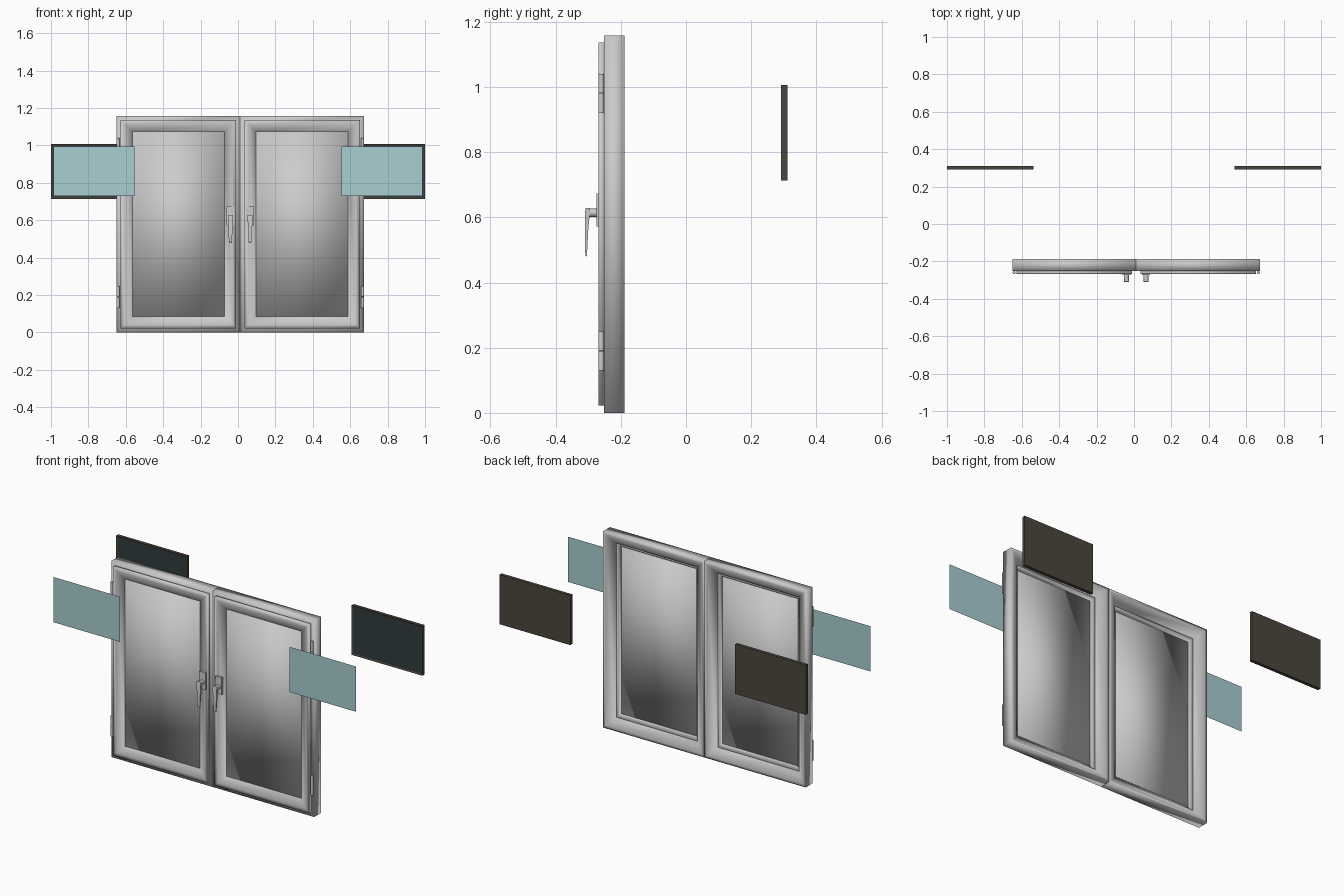
import bpy, bmesh, math
from mathutils import Matrix

if "Cube" in bpy.data.objects:
    bpy.data.objects.remove(bpy.data.objects["Cube"])


def material(name, rgb):
    m = bpy.data.materials.new(name)
    m.diffuse_color = (*rgb, 1)
    m.use_nodes = True
    m.node_tree.nodes["Principled BSDF"].inputs["Base Color"].default_value = m.diffuse_color
    return m


METAL = material("light_grey", (0.6, 0.6, 0.6))
BLUE = material("pale_blue", (0.40, 0.62, 0.65))
BROWN = material("dark_brown", (0.07, 0.062, 0.048))
DARK = material("dark_teal", (0.03, 0.045, 0.046))

MID = 0.012      # line where the two windows meet
W, H = 0.662, 1.158


def finish(name, bm, mats, smooth=None):
    bmesh.ops.recalc_face_normals(bm, faces=bm.faces)
    me = bpy.data.meshes.new(name)
    bm.to_mesh(me)
    bm.free()
    ob = bpy.data.objects.new(name, me)
    bpy.context.collection.objects.link(ob)
    for m in mats:
        me.materials.append(m)
    if smooth == "all":
        for p in me.polygons:
            p.use_smooth = True
    elif smooth == "angle":
        bpy.ops.object.select_all(action='DESELECT')
        ob.select_set(True)
        bpy.context.view_layer.objects.active = ob
        bpy.ops.object.shade_smooth_by_angle(angle=math.radians(35))
    return ob


def ring(name, x0, x1, profile):
    """Mitred rectangular frame swept from an (inset, y) cross-section."""
    bm = bmesh.new()
    loops = []
    for d, y in profile:
        corners = [(x0 + d, d), (x1 - d, d), (x1 - d, H - d), (x0 + d, H - d)]
        loops.append([bm.verts.new((x, y, z)) for x, z in corners])
    n = len(loops)
    for i in range(n):
        a, b = loops[i], loops[(i + 1) % n]
        for k in range(4):
            j = (k + 1) % 4
            bm.faces.new((a[k], a[j], b[j], b[k]))
    return finish(name, bm, [METAL], "all")


def box(name, x0, x1, y0, y1, z0, z1, mat, smooth=None):
    bm = bmesh.new()
    bmesh.ops.create_cube(bm, size=1)
    for v in bm.verts:
        v.co = ((x0 + x1) / 2 + v.co.x * (x1 - x0),
                (y0 + y1) / 2 + v.co.y * (y1 - y0),
                (z0 + z1) / 2 + v.co.z * (z1 - z0))
    return finish(name, bm, [mat], smooth)


def cylinder(name, loc, r, depth, axis):
    bm = bmesh.new()
    rot = Matrix.Rotation(math.pi / 2, 4, 'X') if axis == 'y' else Matrix()
    bmesh.ops.create_cone(bm, cap_ends=True, segments=20, radius1=r, radius2=r,
                          depth=depth, matrix=Matrix.Translation(loc) @ rot)
    return finish(name, bm, [METAL], "angle")


FRAME = [(0, -0.188), (0, -0.252), (0.05, -0.252), (0.062, -0.235),
         (0.062, -0.215), (0.016, -0.188)]
SASH = [(0.022, -0.251), (0.022, -0.268), (0.042, -0.268), (0.085, -0.25),
        (0.085, -0.236), (0.076, -0.226), (0.05, -0.226), (0.05, -0.251)]

for side, s in (("left", -1), ("right", 1)):
    x0, x1 = sorted((MID, MID + s * W))
    # casement: fixed frame, sash and pane
    ring(side + "_window_frame", x0, x1, FRAME)
    ring(side + "_window_sash", x0, x1, SASH)
    box(side + "_window_pane", x0 + 0.082, x1 - 0.082, -0.247, -0.238,
        0.082, H - 0.082, METAL, "all")

    # two-part hinges on the outer edge
    hx = MID + s * (W - 0.009)
    for place, zc in (("lower", 0.19), ("upper", 0.98)):
        for half, dz in (("pin", -0.03), ("cap", 0.03)):
            cylinder(f"{side}_{place}_hinge_{half}", (hx, -0.260, zc + dz),
                     0.008, 0.0585, 'z')

    # handle: back plate, neck and tapered lever
    cx = MID + s * 0.0525
    box(side + "_handle_plate", cx - 0.021, cx + 0.021, -0.274, -0.262,
        0.572, 0.673, METAL)
    cylinder(side + "_handle_neck", (cx, -0.285, 0.614), 0.013, 0.034, 'y')
    bm = bmesh.new()
    side_profile = [(-0.296, 0.628), (-0.308, 0.628), (-0.3105, 0.615),
                    (-0.309, 0.482), (-0.304, 0.480), (-0.300, 0.56), (-0.296, 0.602)]
    ends = [[], []]
    for y, z in side_profile:
        half = 0.008 + 0.006 * (z - 0.48) / 0.15
        for e, sx in zip(ends, (-1, 1)):
            e.append(bm.verts.new((cx + sx * half, y, z)))
    bm.faces.new(ends[0])
    bm.faces.new(ends[1])
    for i in range(len(side_profile)):
        j = (i + 1) % len(side_profile)
        bm.faces.new((ends[0][i], ends[0][j], ends[1][j], ends[1][i]))
    finish(side + "_handle_lever", bm, [METAL], "angle")

    # dark panel behind, with a recessed front face
    p0, p1 = sorted((s * 0.538, s * 1.0))
    panel = box(side + "_back_panel", p0, p1, 0.292, 0.311, 0.713, 1.006, BROWN)
    panel.data.materials.append(DARK)
    bm = bmesh.new()
    bm.from_mesh(panel.data)
    front = min(bm.faces, key=lambda f: f.calc_center_median().y)
    bmesh.ops.inset_region(bm, faces=[front], thickness=0.012, depth=0)
    front.material_index = 1
    for v in front.verts:
        v.co.y += 0.003
    bm.to_mesh(panel.data)
    bm.free()

    # thin pale sheet floating in front
    bm = bmesh.new()
    q0, q1 = sorted((s * 0.553, s * 0.987))
    bm.faces.new([bm.verts.new((x, -0.311, z)) for x, z in
                  ((q0, 0.728), (q1, 0.728), (q1, 0.995), (q0, 0.995))])
    sheet = finish(side + "_front_sheet", bm, [BLUE])
    if sheet.data.polygons[0].normal.y > 0:
        sheet.data.flip_normals()
